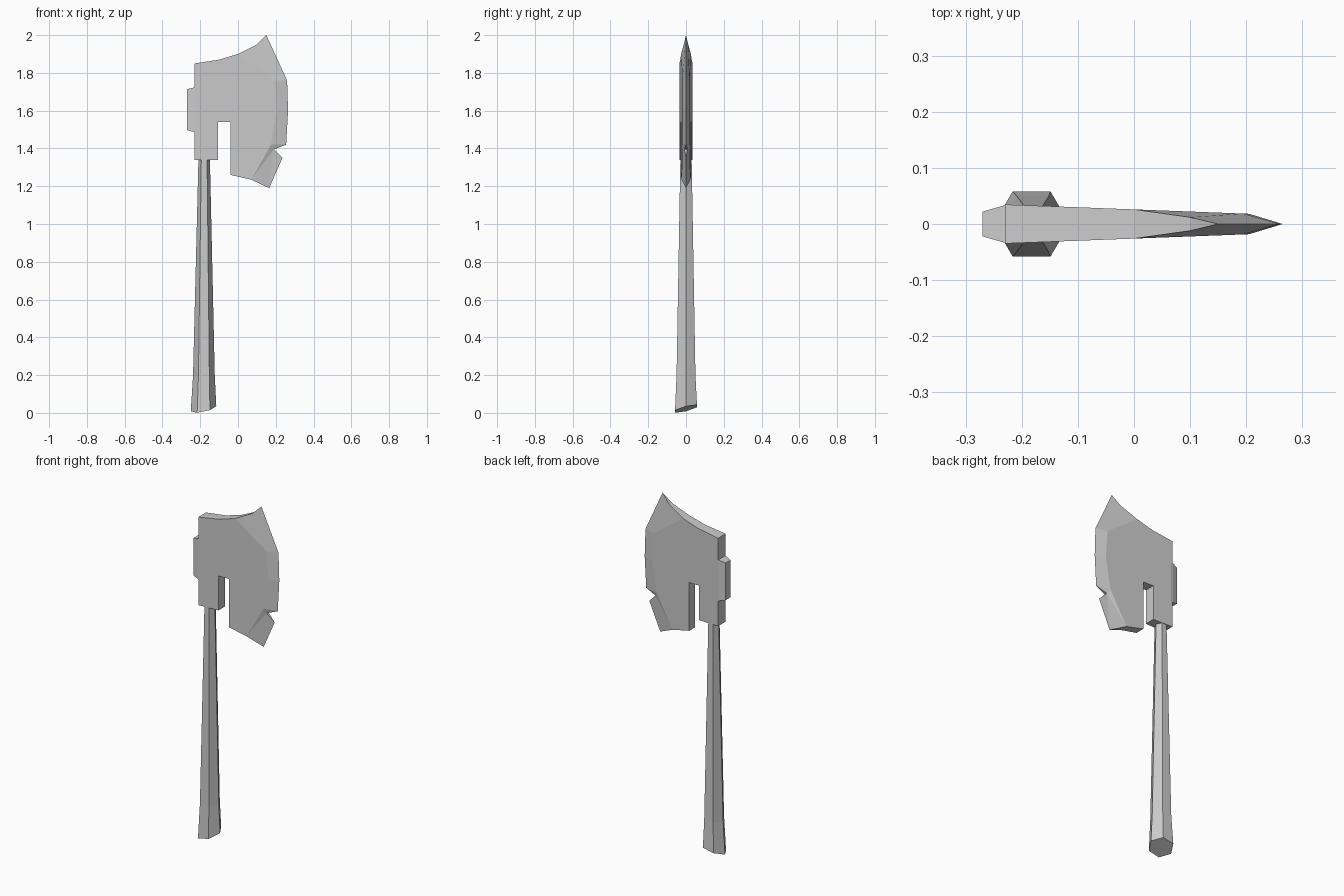
import bpy, bmesh, math

cube = bpy.data.objects.get("Cube")
if cube:
    bpy.data.objects.remove(cube, do_unlink=True)

grey = bpy.data.materials.new("plain grey")
grey.use_nodes = True
colour = (0.6, 0.6, 0.6, 1)
grey.diffuse_color = colour
grey.node_tree.nodes["Principled BSDF"].inputs["Base Color"].default_value = colour


def finish(name, bm):
    bmesh.ops.remove_doubles(bm, verts=bm.verts, dist=0.0005)
    bmesh.ops.recalc_face_normals(bm, faces=bm.faces)
    mesh = bpy.data.meshes.new(name)
    bm.to_mesh(mesh)
    bm.free()
    mesh.materials.append(grey)
    bpy.context.collection.objects.link(bpy.data.objects.new(name, mesh))


def loft(name, rings):
    """Skin a list of equal rings and cap both ends."""
    bm = bmesh.new()
    loops = [[bm.verts.new(p) for p in ring] for ring in rings]
    for a, b in zip(loops, loops[1:]):
        for i in range(len(a)):
            j = (i + 1) % len(a)
            bm.faces.new((a[i], a[j], b[j], b[i]))
    bm.faces.new(loops[0])
    bm.faces.new(loops[-1])
    finish(name, bm)


# Handle: flared hexagonal shaft with a slanted butt
def hexagon(z, left, right, depth, slant=0):
    mid, half = (left + right) / 2, (right - left) / 2
    ring = []
    for i in range(6):
        a = math.radians(60 * i)
        x, y = mid + half * math.cos(a), depth * math.sin(a) / math.sin(math.pi / 3)
        ring.append((x, y, z + slant * (0.8 * (x - mid) + y)))
    return ring


loft("handle", [hexagon(0.022, -0.25, -0.115, 0.058, 0.25),
                hexagon(0.2, -0.238, -0.123, 0.05),
                hexagon(1.4, -0.208, -0.15, 0.029)])

# Poll: tapered block behind the head
loft("poll", [[(x, sy * w, 1.605 + sz * h) for sy, sz in ((-1, -1), (1, -1), (1, 1), (-1, 1))]
              for x, w, h in ((-0.27, 0.022, 0.108), (-0.225, 0.035, 0.12))])

# Axe head: thinning body, sharp bevelled edge, neck and beard
neck = [(-0.23, 1.54), (-0.23, 1.34), (-0.105, 1.34), (-0.105, 1.54)]
top = [(-0.23, 1.85), (-0.1, 1.87), (0, 1.9)]
ridge = [(0, 1.9), (0.195, 1.76), (0.205, 1.6), (0.175, 1.42), (0.07, 1.235)]
beard = [(-0.04, 1.26), (-0.04, 1.54)]
shoulder = (0.1, 1.95)
notch = (0.19, 1.395)
edge = [(0.15, 2.0), (0.26, 1.76), (0.265, 1.6), (0.255, 1.42),
        notch, (0.235, 1.35), (0.165, 1.19)]
outline = top + [shoulder] + edge + [ridge[-1]] + beard + neck[::-1]

panels = [neck, top + ridge[1:] + beard + [neck[3], neck[0]],
          [ridge[0], shoulder, edge[0], edge[1], ridge[1]],
          [ridge[1], edge[1], edge[2], ridge[2]],
          [ridge[2], edge[2], edge[3], ridge[3]],
          [ridge[3], edge[3], notch],
          [ridge[3], notch, ridge[4]],
          [ridge[4], notch, edge[6]],
          [notch, edge[5], edge[6]]]


def half_width(p):
    if p == shoulder:
        return 0.012
    if p == notch:
        return 0.008
    return 0 if p in edge else 0.026 - 0.038 * p[0]


bm = bmesh.new()
sides = {s: {p: bm.verts.new((p[0], s * half_width(p), p[1])) for p in outline + ridge[1:4]}
         for s in (-1, 1)}
for side in sides.values():
    for panel in panels:
        bm.faces.new([side[p] for p in panel])
# Rim joining both sides; it closes to a line along the cutting edge
for p, q in zip(outline, outline[1:] + outline[:1]):
    bm.faces.new((sides[-1][p], sides[-1][q], sides[1][q], sides[1][p]))
finish("axe_head", bm)
